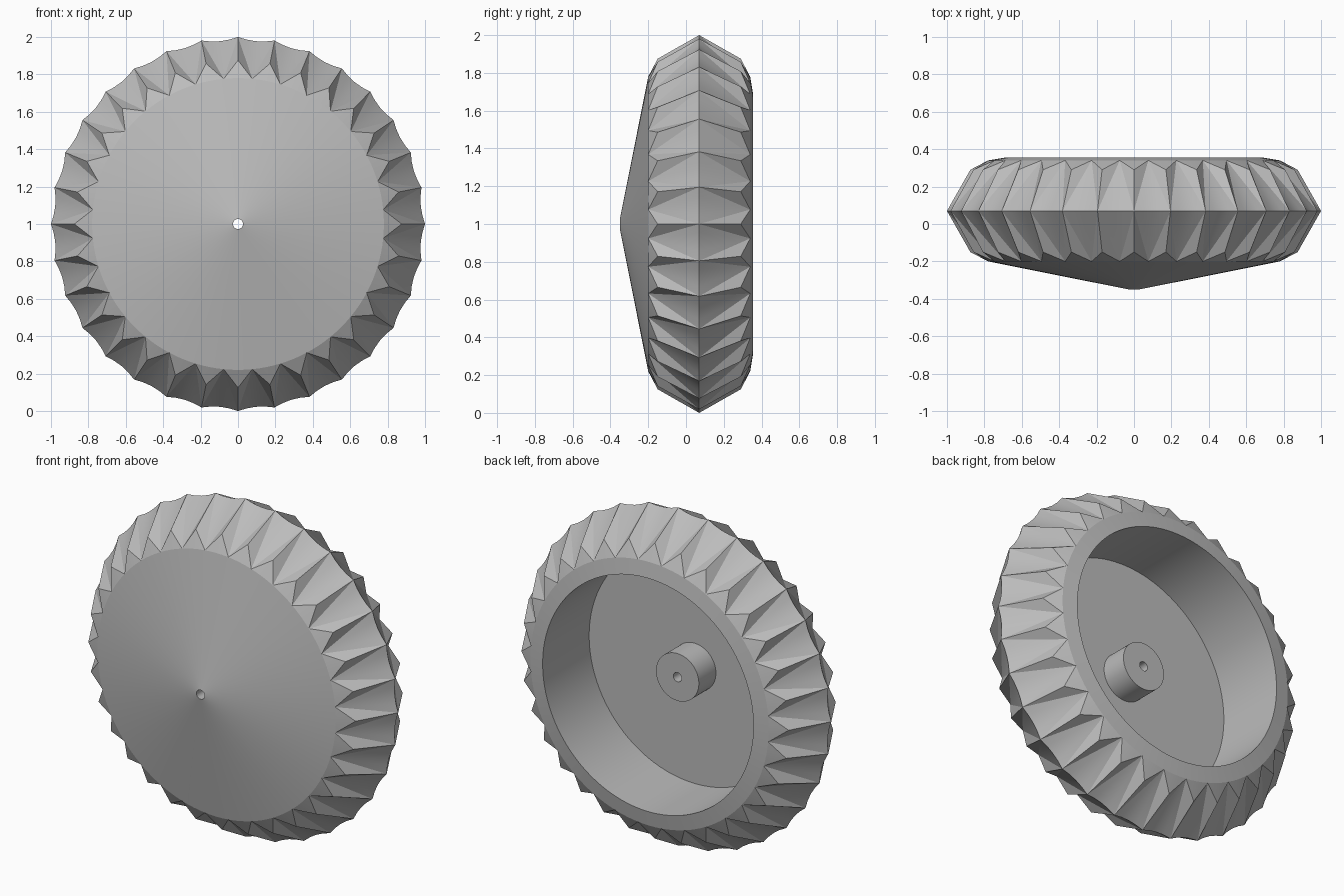
import bpy
import bmesh
from math import sin, cos, pi, radians
from mathutils import Vector

TEETH = 32
SUB = 4                      # steps around per tooth
SEGS = TEETH * SUB
RIDGE_Y = 0.07               # plane of the tread ridge
DISC_R, HOLE_R, BORE_R, HUB_R = 0.78, 0.027, 0.69, 0.14
FRONT_Y, FLOOR_Y, HUB_Y = -0.35, -0.08, 0.08
EDGE_Y = -0.20               # front edge of the tread

cube = bpy.data.objects.get("Cube")
if cube:
    bpy.data.objects.remove(cube, do_unlink=True)

grey = bpy.data.materials.new("plain_grey")
grey.use_nodes = True
grey.diffuse_color = (0.5, 0.5, 0.5, 1)
grey.node_tree.nodes["Principled BSDF"].inputs["Base Color"].default_value = (0.5, 0.5, 0.5, 1)


def point(r, y, step):
    a = 2 * pi * step / SEGS
    return Vector((r * sin(a), y, 1 + r * cos(a)))


def finish(bm, name, angle):
    mesh = bpy.data.meshes.new(name)
    bm.to_mesh(mesh)
    bm.free()
    obj = bpy.data.objects.new(name, mesh)
    bpy.context.collection.objects.link(obj)
    mesh.materials.append(grey)
    bpy.ops.object.select_all(action='DESELECT')
    obj.select_set(True)
    bpy.context.view_layer.objects.active = obj
    bpy.ops.object.shade_smooth_by_angle(angle=radians(angle))


def lathe(name, profile):
    """Spin (radius, y) points about the axle."""
    bm = bmesh.new()
    rings = [[bm.verts.new(point(r, y, j)) for j in range(SEGS)] for r, y in profile]
    for a, b in zip(rings, rings[1:]):
        for j in range(SEGS):
            k = (j + 1) % SEGS
            bm.faces.new((a[j], a[k], b[k], b[j]))
    finish(bm, name, 30)


def tread():
    """Ring of teeth, with hollow grooves fanning out to the ridge."""
    bm = bmesh.new()
    half = SUB // 2
    ridge = []
    for j in range(SEGS):
        t = abs(j % SUB - half) / half
        ridge.append(bm.verts.new(point(0.982 + 0.018 * t * t, RIDGE_Y, j)))
    for side in (1, -1):
        def y(v):
            return RIDGE_Y + side * (v - RIDGE_Y)
        inner = [bm.verts.new(point(DISC_R, y(EDGE_Y), j)) for j in range(SEGS)]
        outer = [bm.verts.new(point(0.875, y(-0.15), k * SUB)) for k in range(TEETH)]
        for k in range(TEETH):
            j = k * SUB
            valley = inner[j + half]
            tip, next_tip = ridge[j], ridge[(j + SUB) % SEGS]
            faces = [(valley, ridge[j + s], ridge[(j + s + 1) % SEGS]) for s in range(SUB)]
            faces += [(valley, outer[k], tip), (valley, next_tip, outer[(k + 1) % TEETH])]
            faces += [(outer[k], inner[(j + s) % SEGS], inner[(j + s + 1) % SEGS])
                      for s in range(-half, half)]
            for f in faces:
                bm.faces.new(f)
    # Turn every facet outward from the wheel centre
    bm.normal_update()
    for f in bm.faces:
        if f.normal.dot(f.calc_center_median() - Vector((0, RIDGE_Y, 1))) < 0:
            f.normal_flip()
    finish(bm, "tread", 12)


# Shallow cone on the front
lathe("front_disc", [(HOLE_R, FRONT_Y), (DISC_R, EDGE_Y)])
tread()
# Back lip, bore wall and recessed floor
lathe("back_rim", [(DISC_R, 2 * RIDGE_Y - EDGE_Y), (BORE_R, 0.355),
                   (BORE_R, FLOOR_Y), (HUB_R, FLOOR_Y)])
# Hub boss with the axle hole running through to the front
lathe("hub", [(HUB_R, FLOOR_Y), (HUB_R, HUB_Y), (HOLE_R, HUB_Y), (HOLE_R, FRONT_Y)])
